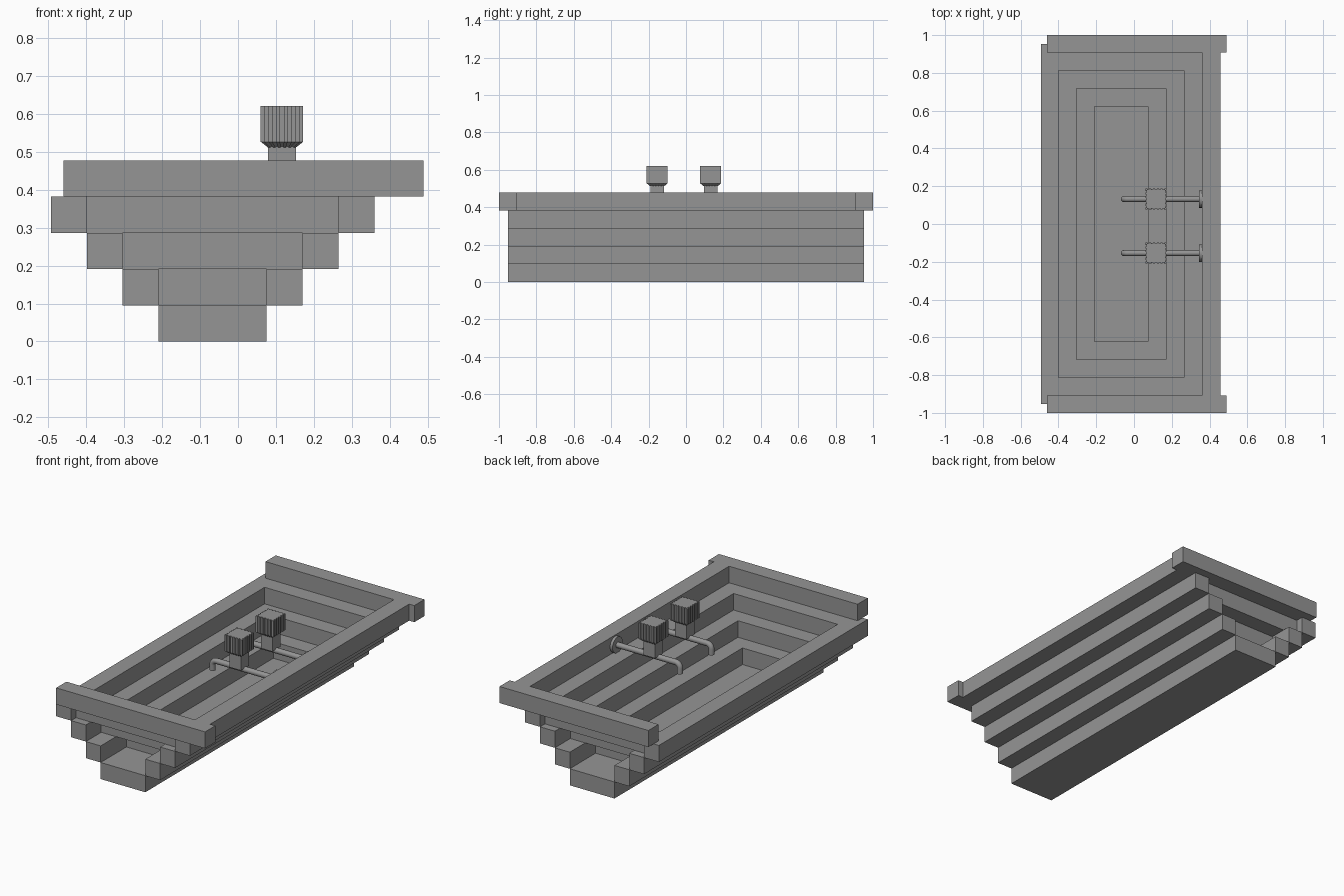
import bpy, bmesh, math

if "Cube" in bpy.data.objects:
    bpy.data.objects.remove(bpy.data.objects["Cube"])

enamel = bpy.data.materials.new("grey")
enamel.diffuse_color = (0.30, 0.30, 0.30, 1)
enamel.use_nodes = True
enamel.node_tree.nodes["Principled BSDF"].inputs["Base Color"].default_value = enamel.diffuse_color


def finish(name, bm):
    bmesh.ops.recalc_face_normals(bm, faces=bm.faces)
    me = bpy.data.meshes.new(name)
    bm.to_mesh(me)
    bm.free()
    me.materials.append(enamel)
    ob = bpy.data.objects.new(name, me)
    bpy.context.collection.objects.link(ob)
    return ob


def box(name, x0, x1, y0, y1, z0, z1):
    bm = bmesh.new()
    bmesh.ops.create_cube(bm, size=1)
    for v in bm.verts:
        v.co.x = x1 if v.co.x > 0 else x0
        v.co.y = y1 if v.co.y > 0 else y0
        v.co.z = z1 if v.co.z > 0 else z0
    return finish(name, bm)


# Basin: floor slab, then three stepped rings of bars
T = 0.0955
box("basin_floor", -0.21, 0.075, -0.952, 0.952, 0, T)
for i in range(3):
    z0, z1 = T * (i + 1), T * (i + 2)
    xl, xr = -0.21 - 0.0945 * i, 0.075 + 0.095 * i
    y = 0.622 + 0.095 * i
    box(f"step_left_{i+1}", xl - 0.0945, xl, -0.952, 0.952, z0, z1)
    box(f"step_right_{i+1}", xr, xr + 0.095, -0.952, 0.952, z0, z1)
    for side, s in (("front", -1), ("back", 1)):
        ya, yb = sorted((s * y, s * (y + 0.095)))
        box(f"step_{side}_{i+1}", xl, xr, ya, yb, z0, z1)

# Rim: two end bars and one long bar, open on the left
box("rim_right", 0.36, 0.457, -0.907, 0.907, 4 * T, 5 * T)
box("rim_front", -0.46, 0.49, -1.0, -0.907, 4 * T, 5 * T)
box("rim_back", -0.46, 0.49, 0.907, 1.0, 4 * T, 5 * T)


def knob(name, cx, cy):
    # Square outline with notched sides, tapered underneath
    half, depth, teeth = 0.056, 0.006, 6
    n = 2 * teeth - 1
    w = 2 * half / n
    side = []
    for k in range(n):
        r = half if k % 2 == 0 else half - depth
        a, b = -half + k * w, -half + (k + 1) * w
        if k < n - 1:
            side += [(a, -r), (b, -r)]
        else:
            side += [(a, -r)]
    outline = []
    for q in range(4):
        c, s = round(math.cos(q * math.pi / 2)), round(math.sin(q * math.pi / 2))
        outline += [(x * c - y * s, x * s + y * c) for x, y in side]
    bm = bmesh.new()
    rings = [[bm.verts.new((cx + x * f, cy + y * f, z)) for x, y in outline]
             for f, z in ((0.66, 0.512), (1, 0.527), (1, 0.621))]
    m = len(outline)
    for lo, hi in zip(rings, rings[1:]):
        for k in range(m):
            bm.faces.new((lo[k], lo[(k + 1) % m], hi[(k + 1) % m], hi[k]))
    bm.faces.new(rings[0])
    bm.faces.new(rings[-1])
    finish(name, bm)


def pipe(name, cy):
    # Horizontal pipe that bends down into a spout
    zc, r, xe = 0.425, 0.025, -0.054
    pts = [(0.36, zc)]
    for k in range(7):
        a = math.pi / 2 * k / 6
        pts.append((xe + r - r * math.sin(a), zc - r + r * math.cos(a)))
    pts.append((xe, 0.368))
    bm = bmesh.new()
    prev, n, rad = None, 12, 0.016
    for i, (x, z) in enumerate(pts):
        a = math.pi / 2 * min(max(i - 1, 0), 6) / 6
        ring = []
        for k in range(n):
            t = 2 * math.pi * k / n
            u = rad * math.cos(t)
            ring.append(bm.verts.new((x - u * math.sin(a), cy + rad * math.sin(t),
                                      z + u * math.cos(a))))
        if prev:
            for k in range(n):
                bm.faces.new((prev[k], prev[(k + 1) % n], ring[(k + 1) % n], ring[k]))
        else:
            bm.faces.new(ring)
        prev = ring
    bm.faces.new(prev)
    return finish(name, bm)


def flange(name, cy):
    # Round wall plate
    bm = bmesh.new()
    bmesh.ops.create_cone(bm, cap_ends=True, segments=24, radius1=0.046,
                          radius2=0.046, depth=0.016)
    for v in bm.verts:
        x, y, z = v.co
        v.co = (0.352 + z, cy + y, 0.425 + x)
    return finish(name, bm)


# Two taps
for label, cy in (("front", -0.154), ("back", 0.132)):
    cx = 0.116
    box(f"tap_neck_{label}", cx - 0.037, cx + 0.037, cy - 0.037, cy + 0.037, 0.432, 0.515)
    knob(f"tap_knob_{label}", cx, cy)
    for ob in (pipe(f"tap_pipe_{label}", cy), flange(f"tap_flange_{label}", cy)):
        bpy.ops.object.select_all(action='DESELECT')
        ob.select_set(True)
        bpy.context.view_layer.objects.active = ob
        bpy.ops.object.shade_smooth_by_angle(angle=math.radians(40))
